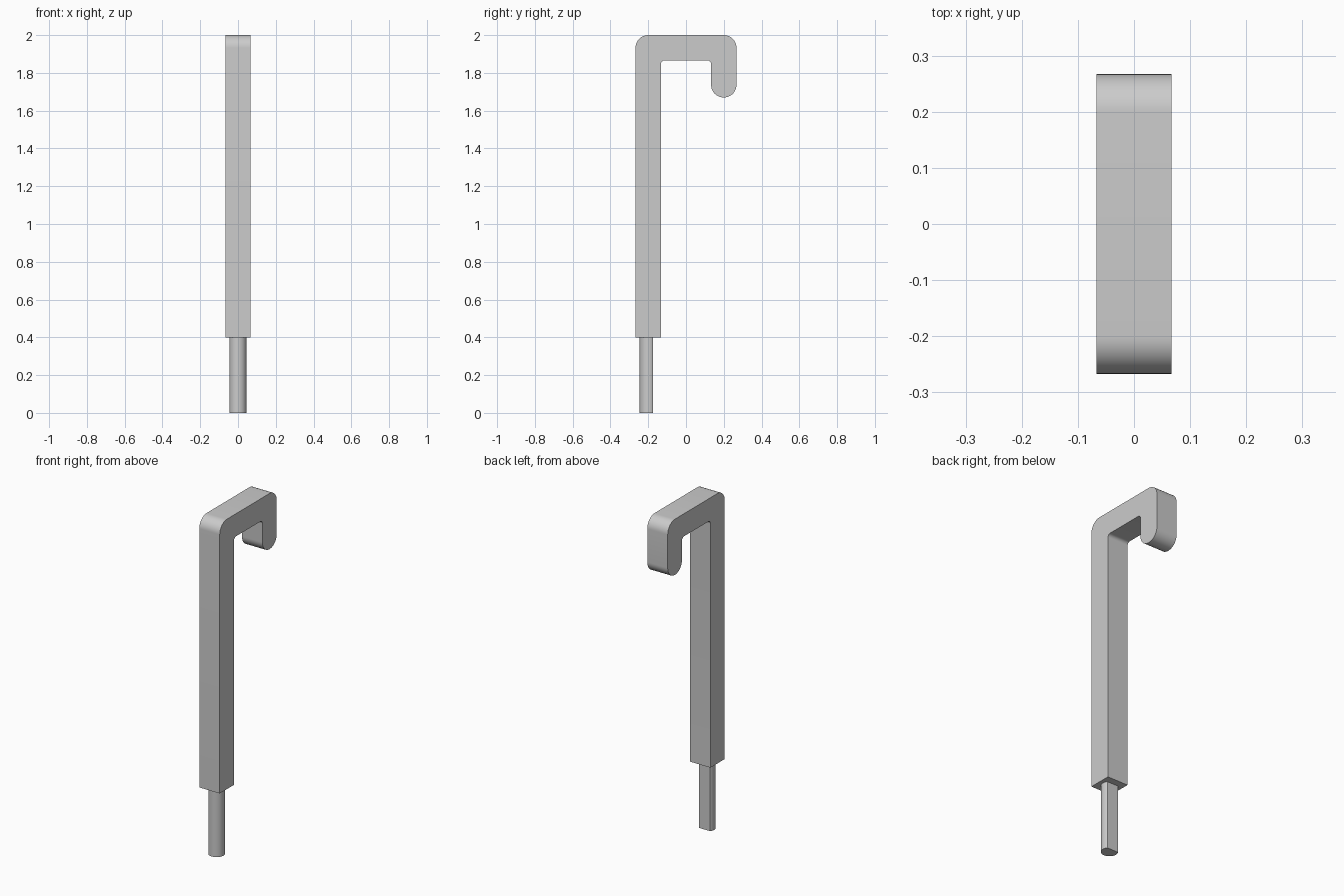
import bpy, bmesh, math
from mathutils import Vector

cube = bpy.data.objects.get("Cube")
if cube:
    bpy.data.objects.remove(cube)

steel = bpy.data.materials.new("grey_steel")
steel.use_nodes = True
GREY = (0.6, 0.6, 0.6, 1)
steel.diffuse_color = GREY
steel.node_tree.nodes["Principled BSDF"].inputs["Base Color"].default_value = GREY


def round_corners(corners, steps=12):
    """Outline from (u, v, radius) right-angled corners, each filleted."""
    pts = []
    for i, (u, v, r) in enumerate(corners):
        p = Vector((u, v))
        if r == 0:
            pts.append(p)
            continue
        a = (Vector(corners[i - 1][:2]) - p).normalized()
        b = (Vector(corners[(i + 1) % len(corners)][:2]) - p).normalized()
        for k in range(steps + 1):
            t = math.pi / 2 * k / steps
            pts.append(p + r * (a * (1 - math.sin(t)) + b * (1 - math.cos(t))))
    return pts


def extrude(name, points, depth):
    """Solid made by sweeping a closed 3D outline along a vector."""
    bm = bmesh.new()
    face = bm.faces.new([bm.verts.new(p) for p in points])
    swept = bmesh.ops.extrude_face_region(bm, geom=[face], use_keep_orig=True)
    bmesh.ops.translate(bm, vec=depth,
                        verts=[g for g in swept["geom"] if isinstance(g, bmesh.types.BMVert)])
    bmesh.ops.recalc_face_normals(bm, faces=bm.faces)
    mesh = bpy.data.meshes.new(name)
    bm.to_mesh(mesh)
    bm.free()
    mesh.materials.append(steel)
    obj = bpy.data.objects.new(name, mesh)
    bpy.context.collection.objects.link(obj)
    bpy.ops.object.select_all(action="DESELECT")
    obj.select_set(True)
    bpy.context.view_layer.objects.active = obj
    bpy.ops.object.shade_smooth_by_angle(angle=math.radians(30))
    return obj


# Square bar bent into a hook: side profile in y, z
HALF = 0.067
OUT, INN = 0.267, 0.133
TOP, SHOULDER, TIP = 2.0, 0.4, 1.67
profile = round_corners([
    (-OUT, SHOULDER, 0), (-OUT, TOP, HALF), (OUT, TOP, HALF),
    (OUT, TIP, 0.066), (INN, TIP, 0.066),
    (INN, TOP - 2 * HALF, 0.02), (-INN, TOP - 2 * HALF, 0.02), (-INN, SHOULDER, 0)])
extrude("hook_bar", [(-HALF, p.x, p.y) for p in profile], (2 * HALF, 0, 0))

# D-shaped pin below the bar, with its flat towards the back
RADIUS, FLAT, CENTRE, SIDES = 0.045, 0.026, -0.2, 40
start = math.asin(FLAT / RADIUS)
sweep = math.pi + 2 * start
arc = [start - sweep * k / SIDES for k in range(SIDES + 1)]
extrude("pin", [(RADIUS * math.cos(a), CENTRE + RADIUS * math.sin(a), 0) for a in arc],
        (0, 0, SHOULDER))
